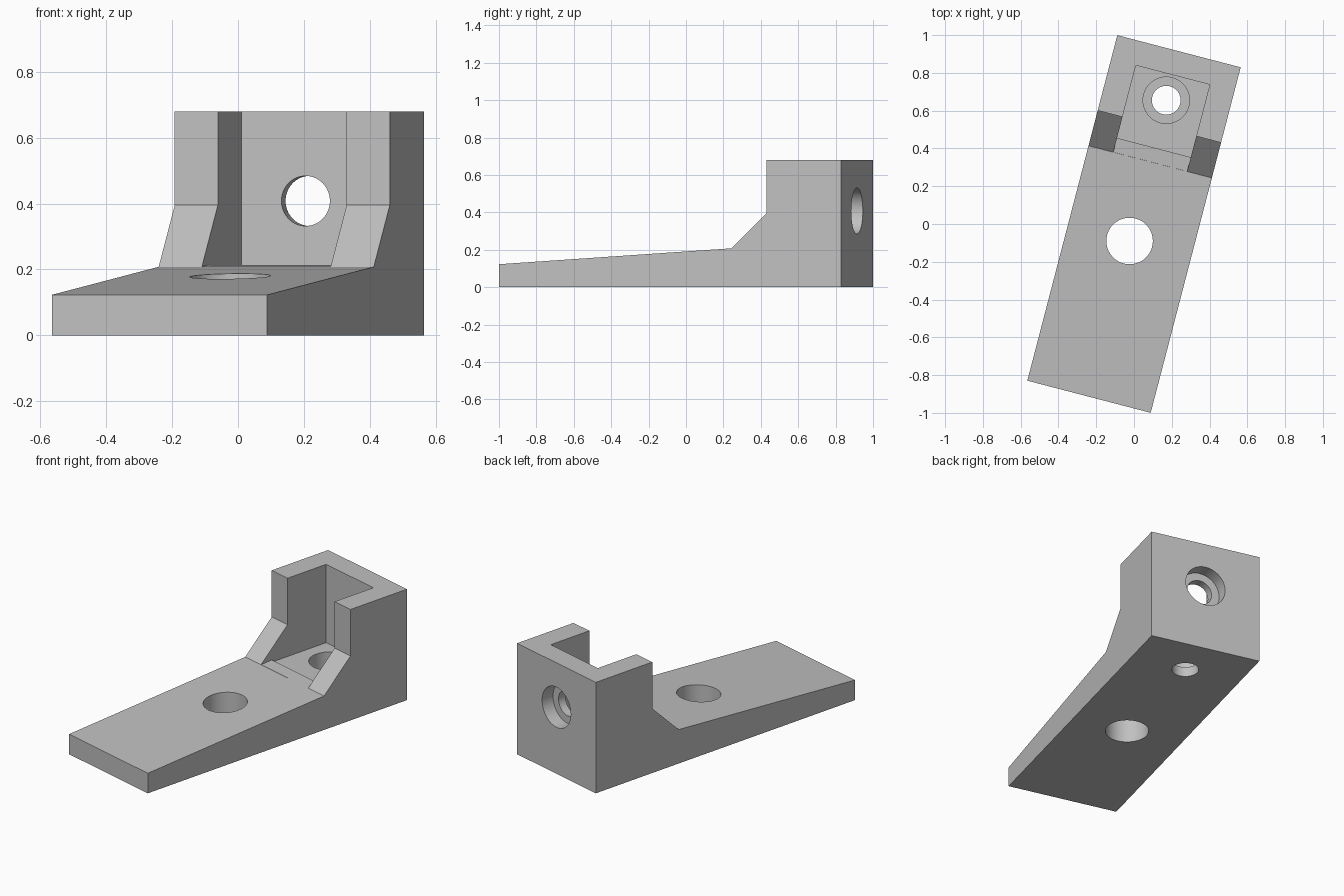
import bpy
import bmesh
import math
from mathutils import Matrix

cube = bpy.data.objects.get("Cube")
if cube:
    bpy.data.objects.remove(cube, do_unlink=True)

LENGTH, WIDTH, HEIGHT = 1.89, 0.675, 0.68
BACK = LENGTH / 2
KNEE, KNEE_Z = 0.34, 0.208
FRONT_Z = 0.123
FLOOR_Z = 0.2
WALL_IN = 0.815
WIDE, NARROW = 0.123, 0.076

grey = bpy.data.materials.new("plain_grey")
grey.use_nodes = True
colour = (0.53, 0.53, 0.53, 1)
grey.diffuse_color = colour
grey.node_tree.nodes["Principled BSDF"].inputs["Base Color"].default_value = colour


def ramp(v):
    """Height of the sloped deck at a distance along the bracket."""
    return FRONT_Z + (KNEE_Z - FRONT_Z) * (v + BACK) / (KNEE + BACK)


def make_object(name, bm):
    bmesh.ops.recalc_face_normals(bm, faces=bm.faces)
    mesh = bpy.data.meshes.new(name)
    bm.to_mesh(mesh)
    bm.free()
    mesh.materials.append(grey)
    obj = bpy.data.objects.new(name, mesh)
    bpy.context.collection.objects.link(obj)
    return obj


def extrude_profile(name, points, width):
    """Sweep a side profile of (y, z) points across x."""
    bm = bmesh.new()
    face = bm.faces.new([bm.verts.new((-width / 2, y, z)) for y, z in points])
    result = bmesh.ops.extrude_face_region(bm, geom=[face])
    verts = [g for g in result["geom"] if isinstance(g, bmesh.types.BMVert)]
    bmesh.ops.translate(bm, verts=verts, vec=(width, 0, 0))
    return make_object(name, bm)


def drill(name, radius, start, end, axis, other):
    """Round cutter along z (other = y) or along y (other = z)."""
    mid = (start + end) / 2
    if axis == "z":
        matrix = Matrix.Translation((0, other, mid))
    else:
        matrix = Matrix.Translation((0, mid, other)) @ Matrix.Rotation(math.pi / 2, 4, "X")
    bm = bmesh.new()
    bmesh.ops.create_cone(bm, cap_ends=True, segments=64, radius1=radius,
                          radius2=radius, depth=end - start, matrix=matrix)
    return make_object(name, bm)


# Wedge-shaped foot rising into the upright block
bracket = extrude_profile("bracket", [
    (-BACK, 0), (BACK, 0), (BACK, HEIGHT), (0.533, HEIGHT),
    (0.533, 0.395), (KNEE, KNEE_Z), (-BACK, FRONT_Z)], WIDTH)

# Pocket open to the front and top, with a slightly sunken floor
lift = 0.0004
lip = 0.418
cutters = [
    extrude_profile("pocket_cutter", [
        (0.3, ramp(0.3) + lift), (lip, ramp(lip) + lift), (lip, FLOOR_Z),
        (WALL_IN, FLOOR_Z), (WALL_IN, 0.9), (0.3, 0.9)], 0.404),
    # Plain deck hole, then the stepped floor and back wall holes
    drill("deck_hole_cutter", WIDE, -0.1, 0.4, "z", -0.093),
    drill("floor_bore_cutter", WIDE, 0.06, 0.3, "z", 0.677),
    drill("floor_hole_cutter", NARROW, -0.1, 0.15, "z", 0.677),
    drill("wall_bore_cutter", WIDE, BACK - 0.08, 1.1, "y", 0.408),
    drill("wall_hole_cutter", NARROW, 0.7, 0.9, "y", 0.408),
]

bpy.ops.object.select_all(action="DESELECT")
bpy.context.view_layer.objects.active = bracket
bracket.select_set(True)
for cutter in cutters:
    cutter.hide_render = True
    mod = bracket.modifiers.new(cutter.name, "BOOLEAN")
    mod.operation = "DIFFERENCE"
    mod.solver = "EXACT"
    mod.object = cutter
    bpy.ops.object.modifier_apply(modifier=mod.name)
    bpy.data.objects.remove(cutter, do_unlink=True)

# Turn the whole bracket on the ground and smooth only the bores
bracket.data.transform(Matrix.Rotation(math.radians(-14.6), 4, "Z"))
bpy.ops.object.shade_smooth_by_angle(angle=math.radians(30))
